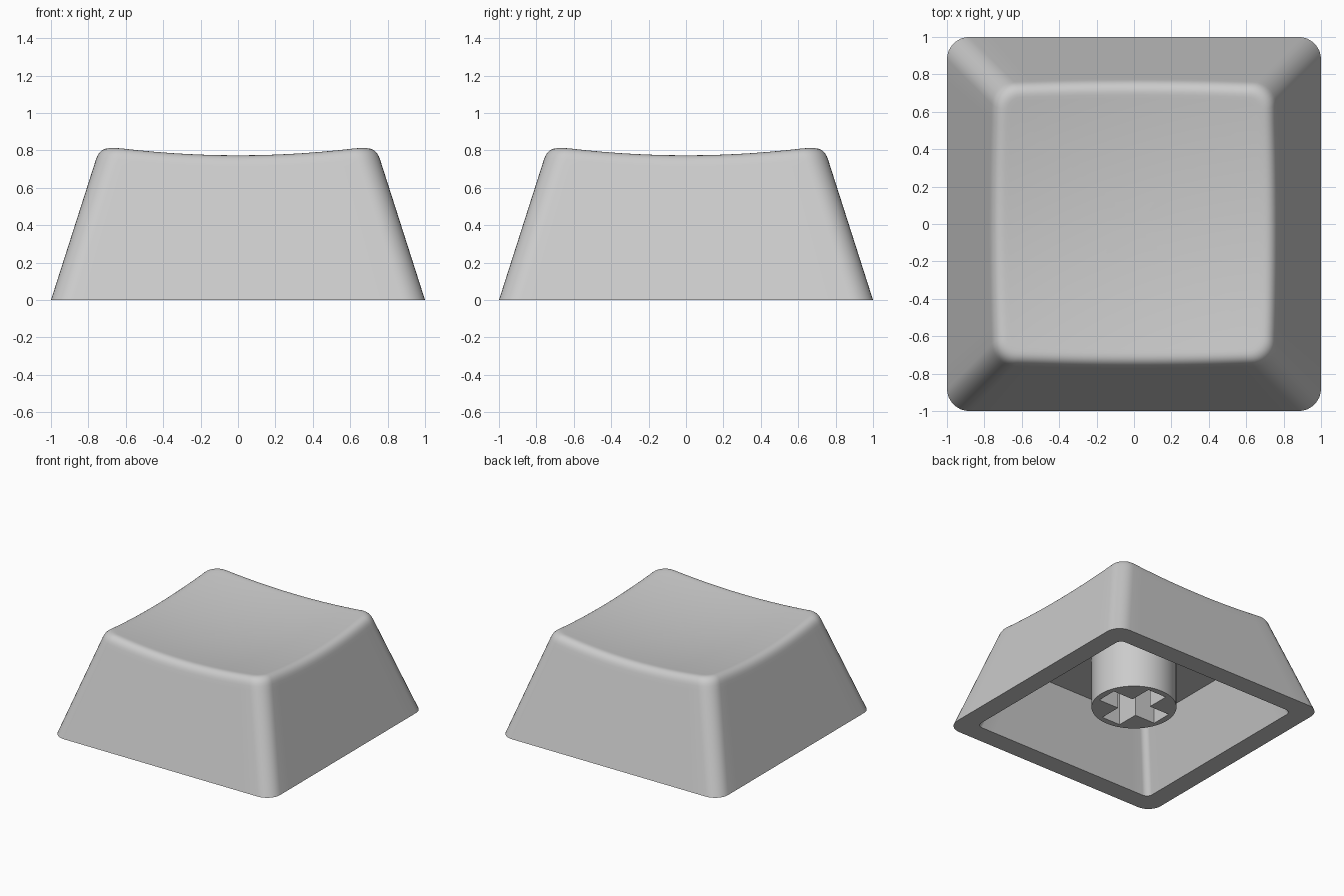
import bpy, bmesh, math
from mathutils import Vector

if "Cube" in bpy.data.objects:
    bpy.data.objects.remove(bpy.data.objects["Cube"])

SLOPE = 0.32          # inward lean of the walls per unit of height
CORNER = 0.12         # plan radius of the outer corners
CEILING = 0.52        # height of the hollow inside
STEM_BOTTOM = 0.10

grey = bpy.data.materials.new("grey plastic")
grey.diffuse_color = (0.6, 0.6, 0.6, 1)
grey.use_nodes = True
grey.node_tree.nodes["Principled BSDF"].inputs["Base Color"].default_value = grey.diffuse_color


def rounded_square(half, radius, side=14, arc=8):
    """Counter-clockwise outline with evenly divided sides and arcs."""
    pts = []
    c = half - radius
    for k in range(4):
        turn = k * math.pi / 2
        cs, sn = math.cos(turn), math.sin(turn)
        local = [(half, -c + 2 * c * i / side) for i in range(side)]
        for i in range(arc):
            a = math.pi / 2 * i / arc
            local.append((c + radius * math.cos(a), c + radius * math.sin(a)))
        pts += [(x * cs - y * sn, x * sn + y * cs) for x, y in local]
    return pts


def dish(x, y):
    return 0.725 + 0.1 * (x * x + y * y)


def wall_point(i, z):
    x, y = rounded_square(1 - SLOPE * z, CORNER)[i]
    return Vector((x, y, z))


def flat_ring(half, radius, z):
    return [Vector((x, y, z)) for x, y in rounded_square(half, radius)]


count = len(rounded_square(1, CORNER))

# Line where the leaning walls would meet the dished top
edge = []
for i in range(count):
    z = 0.8
    for _ in range(8):
        p = wall_point(i, z)
        z = dish(p.x, p.y)
    edge.append(wall_point(i, z))

# Inset outline on the dish where the rounded lip ends
inner = []
for i, e in enumerate(edge):
    x, y = rounded_square(1 - SLOPE * e.z - 0.06, CORNER - 0.05)[i]
    inner.append(Vector((x, y, dish(x, y))))
low = [wall_point(i, e.z - 0.065) for i, e in enumerate(edge)]

# Rings from the hollow ceiling, round the rim, up the walls and over the lip
rings = [flat_ring(0.84 - SLOPE * CEILING, 0.05, CEILING),
         flat_ring(0.84, 0.05, 0),
         flat_ring(1, CORNER, 0),
         [wall_point(i, p.z - 0.03) for i, p in enumerate(low)]]
for s in range(8):
    t = s / 7
    rings.append([a * (1 - t) ** 2 + b * 2 * t * (1 - t) + c * t * t
                  for a, b, c in zip(low, edge, inner)])
# Dished top as shrinking rings
for f in (0.97, 0.88, 0.76, 0.64, 0.52, 0.4, 0.28, 0.14):
    rings.append([Vector((p.x * f, p.y * f, dish(p.x * f, p.y * f))) for p in inner])

bm = bmesh.new()
loops = [[bm.verts.new(p) for p in ring] for ring in rings]
for a, b in zip(loops, loops[1:]):
    for i in range(count):
        j = (i + 1) % count
        bm.faces.new((a[i], a[j], b[j], b[i]))
bm.faces.new(loops[0])
top = bm.verts.new((0, 0, dish(0, 0)))
for i in range(count):
    bm.faces.new((loops[-1][i], loops[-1][(i + 1) % count], top))
bmesh.ops.recalc_face_normals(bm, faces=bm.faces)
mesh = bpy.data.meshes.new("cap_shell")
bm.to_mesh(mesh)
bm.free()
shell = bpy.data.objects.new("cap_shell", mesh)
bpy.context.collection.objects.link(shell)
mesh.materials.append(grey)

# Stem: round post with a cross-shaped socket
curve = bpy.data.curves.new("stem", 'CURVE')
curve.dimensions = '2D'
curve.fill_mode = 'BOTH'
curve.extrude = (CEILING + 0.01 - STEM_BOTTOM) / 2


def add_outline(pts):
    s = curve.splines.new('POLY')
    s.points.add(len(pts) - 1)
    for p, (x, y) in zip(s.points, pts):
        p.co = (x, y, 0, 1)
    s.use_cyclic_u = True


add_outline([(0.32 * math.cos(2 * math.pi * i / 64), 0.32 * math.sin(2 * math.pi * i / 64))
             for i in range(64)])
L, W = 0.27, 0.085
cross = []
for k in range(4):
    cs, sn = round(math.cos(k * math.pi / 2)), round(math.sin(k * math.pi / 2))
    cross += [(x * cs - y * sn, x * sn + y * cs) for x, y in ((L, -W), (L, W), (W, W))]
add_outline(cross)
stem = bpy.data.objects.new("stem", curve)
stem.location.z = STEM_BOTTOM + curve.extrude
bpy.context.collection.objects.link(stem)
curve.materials.append(grey)

# Turn the stem into a mesh, then smooth both parts with crisp edges
bpy.ops.object.select_all(action='DESELECT')
stem.select_set(True)
bpy.context.view_layer.objects.active = stem
bpy.ops.object.convert(target='MESH')
shell.select_set(True)
bpy.ops.object.shade_smooth_by_angle(angle=math.radians(35))
